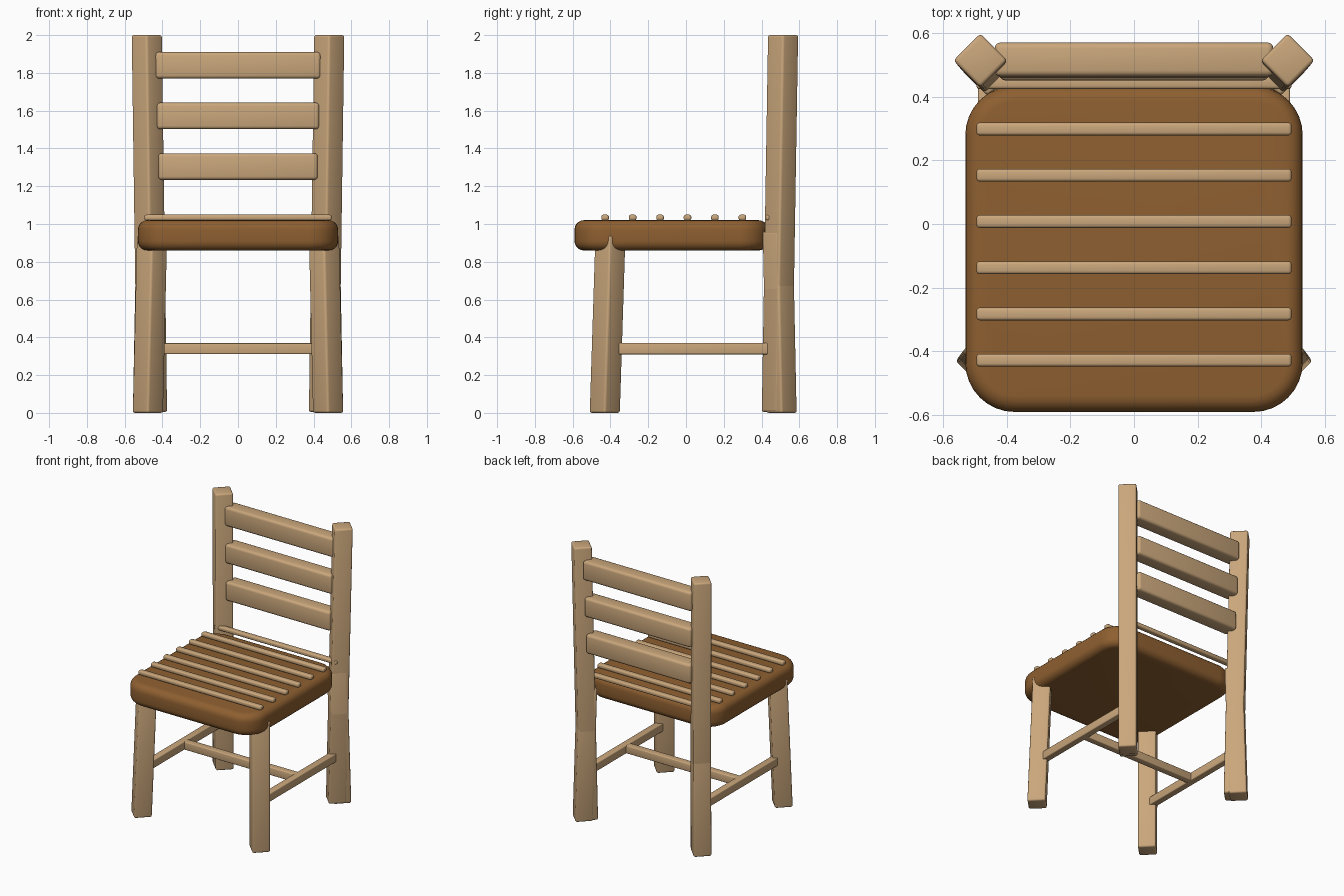
import bpy, bmesh, math
from mathutils import Matrix, Vector

cube = bpy.data.objects.get("Cube")
if cube:
    bpy.data.objects.remove(cube, do_unlink=True)


def make_material(name, colour):
    mat = bpy.data.materials.new(name)
    mat.use_nodes = True
    mat.diffuse_color = colour
    mat.node_tree.nodes["Principled BSDF"].inputs["Base Color"].default_value = colour
    return mat


pale_wood = make_material("pale wood", (0.59, 0.385, 0.2, 1))
brown_wood = make_material("brown wood", (0.27, 0.115, 0.03, 1))


def finish(name, bm, mat):
    mesh = bpy.data.meshes.new(name)
    bm.to_mesh(mesh)
    bm.free()
    mesh.materials.append(mat)
    obj = bpy.data.objects.new(name, mesh)
    bpy.context.collection.objects.link(obj)
    bpy.ops.object.select_all(action="DESELECT")
    obj.select_set(True)
    bpy.context.view_layer.objects.active = obj
    bpy.ops.object.shade_smooth_by_angle(angle=math.radians(40))
    return obj


def box(size, centre, turn=0.0):
    bm = bmesh.new()
    bmesh.ops.create_cube(bm, size=1.0)
    bmesh.ops.scale(bm, vec=size, verts=bm.verts)
    bmesh.ops.rotate(bm, matrix=Matrix.Rotation(turn, 3, "Z"), verts=bm.verts)
    bmesh.ops.translate(bm, vec=centre, verts=bm.verts)
    return bm


def round_edges(bm, edges, radius, segments):
    bmesh.ops.bevel(bm, geom=edges, offset=radius, offset_type="OFFSET",
                    segments=segments, profile=0.5, affect="EDGES", clamp_overlap=True)


def bar(name, size, centre, radius):
    bm = box(size, centre)
    round_edges(bm, bm.edges[:], radius, 3)
    return finish(name, bm, pale_wood)


def leg(name, bottom, top, width=0.12):
    """Square post turned to stand on its diagonal, sheared from bottom to top."""
    bottom, top = Vector(bottom), Vector(top)
    bm = box((width, width, top.z - bottom.z), (0, 0, 0), math.pi / 4)
    for v in bm.verts:
        end = top if v.co.z > 0 else bottom
        v.co = Vector((v.co.x + end.x, v.co.y + end.y, end.z))
    round_edges(bm, bm.edges[:], 0.012, 3)
    return finish(name, bm, pale_wood)


# Seat: broad rounded corners, softened rims
seat = box((1.06, 1.025, 0.16), (0, -0.078, 0.94))
upright = [e for e in seat.edges if abs(e.verts[0].co.z - e.verts[1].co.z) > 0.1]
round_edges(seat, upright, 0.155, 8)
rims = [e for e in seat.edges if abs(e.verts[0].co.z - e.verts[1].co.z) < 0.01]
round_edges(seat, rims, 0.05, 5)
finish("seat", seat, brown_wood)

# Thin slats across the seat
for i in range(7):
    bar(f"seat_slat_{i + 1}", (0.99, 0.04, 0.03), (0, -0.428 + 0.1453 * i, 1.034), 0.01)

# Legs, back posts and side stretchers
for side, s in (("left", 1), ("right", -1)):
    leg(f"{side}_front_leg", (0.477 * s, -0.43, 0), (0.455 * s, -0.40, 0.94))
    leg(f"{side}_back_leg", (0.477 * s, 0.506, 0), (0.459 * s, 0.486, 0.96))
    leg(f"{side}_back_post", (0.455 * s, 0.481, 0.005), (0.483 * s, 0.514, 2))
    bar(f"{side}_stretcher", (0.05, 0.9, 0.06), (0.465 * s, 0.035, 0.34), 0.006)

bar("cross_stretcher", (0.93, 0.05, 0.058), (0, 0.035, 0.34), 0.006)

# Back rails, following the slight lean of the posts
for name, half, y, z in (("lower", 0.422, 0.504, 1.304),
                         ("middle", 0.43, 0.511, 1.572),
                         ("top", 0.438, 0.517, 1.84)):
    bar(f"{name}_back_rail", (2 * half, 0.106, 0.14), (0, y, z), 0.018)
